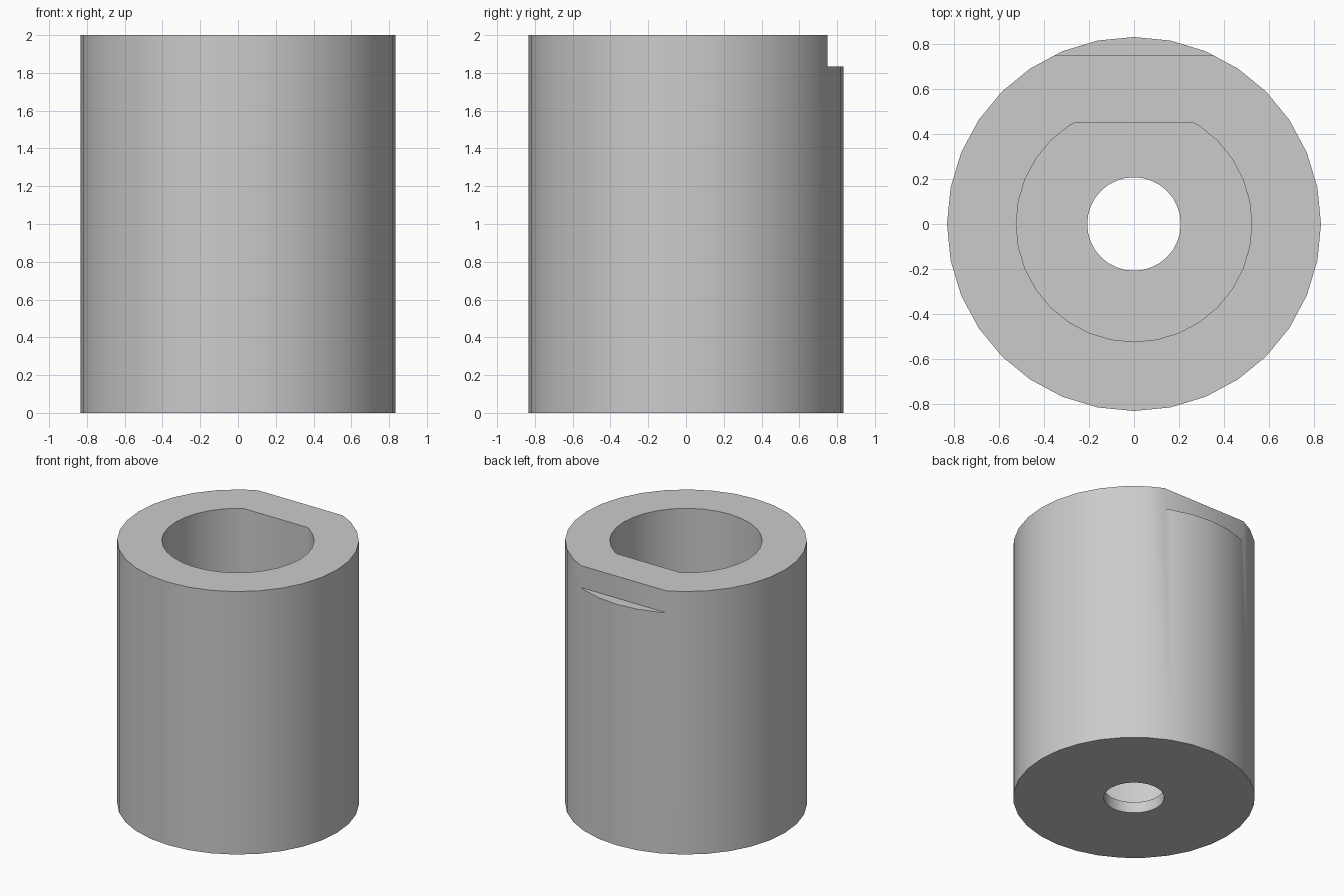
import bpy
import bmesh

cube = bpy.data.objects.get("Cube")
if cube:
    bpy.data.objects.remove(cube, do_unlink=True)

HEIGHT = 2.0
SEGMENTS = 32
MM = 1 / 12

grey = bpy.data.materials.new("plain grey")
grey.use_nodes = True
COLOUR = (0.6, 0.6, 0.6, 1)
grey.diffuse_color = COLOUR
grey.node_tree.nodes["Principled BSDF"].inputs["Base Color"].default_value = COLOUR


def cylinder(name, radius, bottom, top, flat_y=None):
    """Upright cylinder, optionally sliced flat on its back side."""
    bm = bmesh.new()
    bmesh.ops.create_cone(bm, cap_ends=True, segments=SEGMENTS,
                          radius1=radius, radius2=radius, depth=top - bottom)
    bmesh.ops.translate(bm, verts=bm.verts, vec=(0, 0, (top + bottom) / 2))
    if flat_y is not None:
        cut = bmesh.ops.bisect_plane(bm, geom=bm.verts[:] + bm.edges[:] + bm.faces[:],
                                     plane_co=(0, flat_y, 0), plane_no=(0, 1, 0),
                                     clear_outer=True)
        rim = [e for e in cut["geom_cut"] if isinstance(e, bmesh.types.BMEdge)]
        bmesh.ops.holes_fill(bm, edges=rim, sides=0)
        bmesh.ops.recalc_face_normals(bm, faces=bm.faces)
    return link(name, bm)


def box(name, low, high):
    bm = bmesh.new()
    bmesh.ops.create_cube(bm, size=1)
    for v in bm.verts:
        v.co = [a if c < 0 else b for c, a, b in zip(v.co, low, high)]
    return link(name, bm)


def link(name, bm):
    mesh = bpy.data.meshes.new(name)
    bm.to_mesh(mesh)
    bm.free()
    obj = bpy.data.objects.new(name, mesh)
    obj.data.materials.append(grey)
    bpy.context.collection.objects.link(obj)
    return obj


# Outer sleeve
sleeve = cylinder("sleeve", 10 * MM, 0, HEIGHT)

# D-shaped bore, small floor hole, and the flat notch on the back of the rim
cutters = [
    cylinder("bore_cutter", 6.3 * MM, MM, HEIGHT + 1, flat_y=5.4 * MM),
    cylinder("floor_hole_cutter", 2.5 * MM, -1, 0.5),
    box("notch_cutter", (-1, 9 * MM, HEIGHT - 2 * MM), (1, 2, HEIGHT + 1)),
]

bpy.ops.object.select_all(action="DESELECT")
sleeve.select_set(True)
bpy.context.view_layer.objects.active = sleeve
for cutter in cutters:
    cutter.hide_render = True
    mod = sleeve.modifiers.new(cutter.name, "BOOLEAN")
    mod.operation = "DIFFERENCE"
    mod.solver = "EXACT"
    mod.object = cutter
    bpy.ops.object.modifier_apply(modifier=mod.name)
    bpy.data.objects.remove(cutter, do_unlink=True)

bpy.ops.object.shade_smooth_by_angle()
